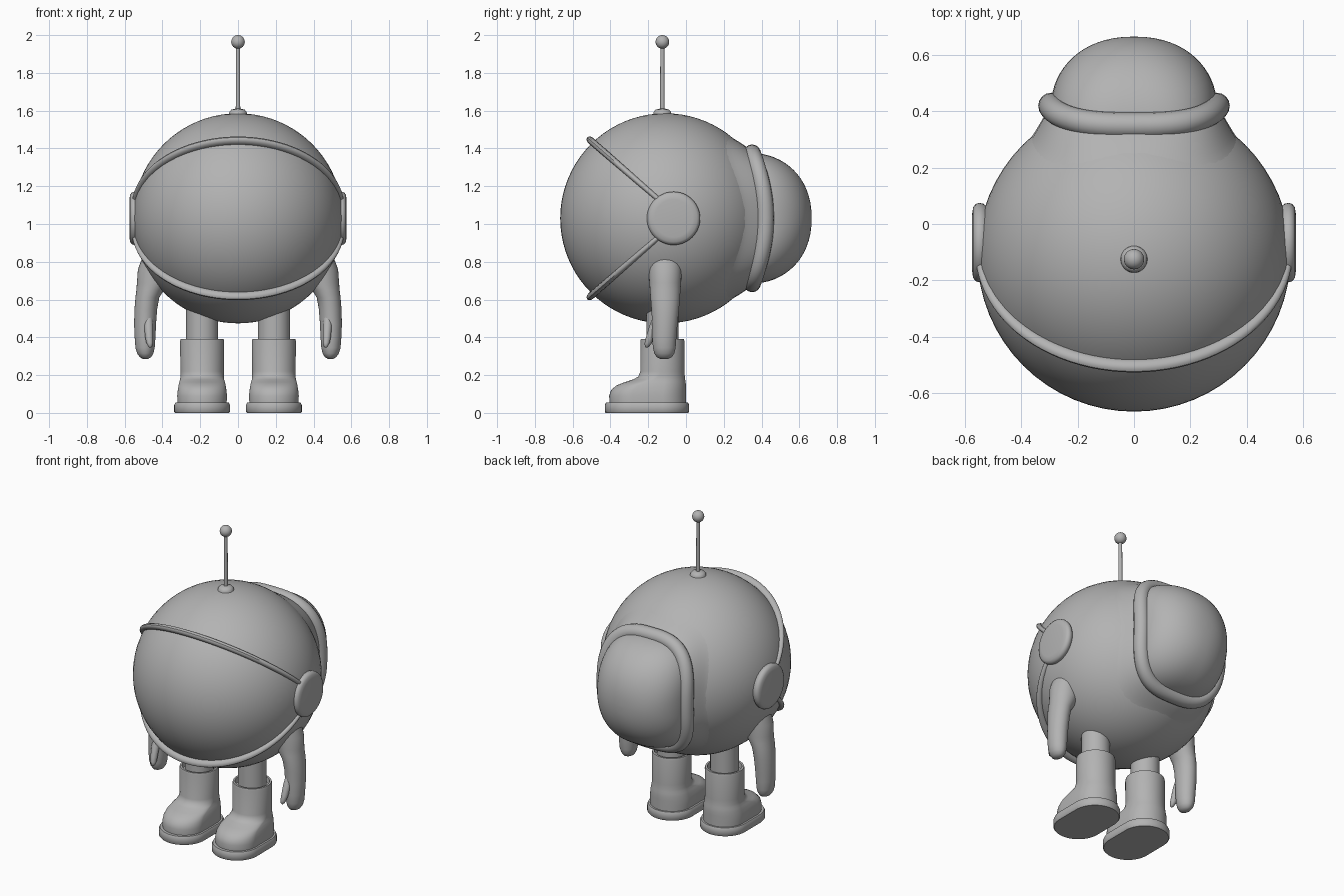
import bpy, bmesh, math
from math import sin, cos, pi, sqrt
from mathutils import Vector

if "Cube" in bpy.data.objects:
    bpy.data.objects.remove(bpy.data.objects["Cube"])

grey = bpy.data.materials.new("plain grey")
grey.diffuse_color = (0.45, 0.45, 0.45, 1)
grey.use_nodes = True
grey.node_tree.nodes["Principled BSDF"].inputs["Base Color"].default_value = grey.diffuse_color
C = Vector((0, -0.11, 1.03))   # centre of the round body
R = 0.556


def finish(name, bm, angle=40):
    bmesh.ops.recalc_face_normals(bm, faces=bm.faces)
    me = bpy.data.meshes.new(name)
    bm.to_mesh(me)
    bm.free()
    me.materials.append(grey)
    for p in me.polygons:
        p.use_smooth = True
    me.set_sharp_from_angle(angle=math.radians(angle))
    ob = bpy.data.objects.new(name, me)
    bpy.context.collection.objects.link(ob)
    return ob


def loft(name, rings, closed=False, caps=True, angle=40):
    """Skin a list of equal-length point rings."""
    bm = bmesh.new()
    vs = [[bm.verts.new(p) for p in ring] for ring in rings]
    n = len(vs[0])
    pairs = list(zip(vs, vs[1:])) + ([(vs[-1], vs[0])] if closed else [])
    for a, b in pairs:
        for i in range(n):
            j = (i + 1) % n
            bm.faces.new((a[i], a[j], b[j], b[i]))
    if caps and not closed:
        bm.faces.new(vs[0])
        bm.faces.new(vs[-1])
    return finish(name, bm, angle)


def ellipse(x, y, z, rx, ry, n=32):
    return [(x + rx * cos(2 * pi * i / n), y + ry * sin(2 * pi * i / n), z) for i in range(n)]


def lathe(name, x, y, profile):
    return loft(name, [ellipse(x, y, z, r, r) for r, z in profile])


def ball(name, centre, radius, u=64, v=40):
    bm = bmesh.new()
    bmesh.ops.create_uvsphere(bm, u_segments=u, v_segments=v, radius=radius)
    bmesh.ops.translate(bm, verts=bm.verts, vec=centre)
    return finish(name, bm)


# Round body
ball("body", C, R)

# Antenna on top
lathe("antenna_base", 0, -0.125, [(0.05, 1.57), (0.046, 1.593), (0.036, 1.605), (0.012, 1.611)])
lathe("antenna_rod", 0, -0.125, [(0.012, 1.59), (0.011, 1.95)])
ball("antenna_tip", (0, -0.125, 1.964), 0.036, 32, 20)

# Ear discs with rounded rims
for s, side in ((1, "right"), (-1, "left")):
    prof = [(0.125, 0.52), (0.138, 0.535), (0.141, 0.55), (0.137, 0.562), (0.125, 0.571), (0.1, 0.575)]
    loft(side + "_ear_disc", [[(s * h, -0.066 + a, 1.03 + b) for a, b, _ in ellipse(0, 0, 0, r, r, 48)]
                              for r, h in prof])

# Visor rims: arcs leaning up and down from the ears
tilt = math.radians(41)
for s, name in ((1, "upper_visor_rim"), (-1, "lower_visor_rim")):
    fwd = Vector((0, -cos(tilt), s * sin(tilt)))
    nrm = Vector((0, sin(tilt), s * cos(tilt)))
    base = C + nrm * 0.052
    rings = []
    for i in range(49):
        t = pi * i / 48
        k = sin(t)
        out = Vector((1, 0, 0)) * cos(t) + fwd * k
        mid = base + out * (0.548 + 0.018 * k)
        rings.append([mid + out * a + nrm * b
                      for a, b, _ in ellipse(0, 0, 0, 0.014 + 0.013 * k, 0.012 + 0.007 * k, 12)])
    loft(name, rings)

# Backpack: saddle-shaped rounded-square outline
W, H, N = 0.294, 0.345, 72


def outline(i, scale=1.0, n=3.0):
    t = 2 * pi * i / N
    c, q = cos(t), sin(t)
    return (scale * W * math.copysign(abs(c) ** (2 / n), c),
            scale * H * math.copysign(abs(q) ** (2 / n), q))


def edge_y(i):
    return 0.42 - 0.07 * (outline(i)[1] / H) ** 2


rings = []
for i in range(N):
    x, z = outline(i)
    xa, za = outline(i - 1)
    xb, zb = outline(i + 1)
    out = Vector((zb - za, 0, xa - xb)).normalized()
    mid = Vector((x, edge_y(i), C.z + z))
    rings.append([mid + out * a + Vector((0, b, 0)) for a, b, _ in ellipse(0, 0, 0, 0.046, 0.046, 16)])
loft("backpack_rim", rings, closed=True)

# Backpack dome
rings = []
for k in range(17):
    t = 0.495 * pi * k / 16
    ring = []
    for i in range(N):
        x, z = outline(i, cos(t) ** 0.9, 3 - 0.9 * sin(t))
        ring.append((x, edge_y(i) * (1 - sin(t)) + 0.665 * sin(t), C.z + z))
    rings.append(ring)
loft("backpack_dome", rings)

# Flared collar blending the body into the backpack rim
rings = []
for k in range(9):
    f = k / 8
    ring = []
    for i in range(N):
        x, z = outline(i, 1.26 - 0.26 * f)
        on_ball = C.y + sqrt(max(R * R - x * x - z * z, 0)) - 0.003
        ring.append((x, on_ball + (edge_y(i) - on_ball) * f ** 1.7, C.z + z))
    rings.append(ring)
loft("backpack_collar", rings, caps=False)

# Arms with mitten hands and thumbs
arm = [(.43, -.11, .84, .07, .09), (.445, -.11, .76, .085, .088), (.45, -.11, .69, .085, .084),
       (.465, -.11, .65, .073, .081), (.48, -.11, .61, .063, .078), (.488, -.11, .55, .06, .073),
       (.492, -.112, .47, .058, .067), (.492, -.115, .40, .055, .064), (.492, -.115, .345, .051, .06),
       (.491, -.115, .315, .043, .053), (.49, -.115, .295, .03, .04), (.49, -.115, .285, .012, .018)]
thumb = [(.475, -.145, .53, .02, .02), (.473, -.17, .46, .024, .024), (.47, -.19, .40, .021, .022),
         (.467, -.2, .37, .018, .019), (.465, -.206, .352, .011, .012), (.465, -.208, .346, .004, .004)]


# Stadium-shaped foot section
def stadium(x, half, back, front, z, n=48):
    r = min(half, (back - front) / 2)
    pts = []
    for i in range(n):
        t = 2 * pi * (i + 0.5) / n
        mid = back - r if sin(t) > 0 else front + r
        pts.append((x + half * cos(t), mid + r * sin(t), z))
    return pts


boot = [(.130, .0, -.405, .05), (.132, .0, -.407, .09), (.129, .0, -.397, .12), (.125, .0, -.37, .145),
        (.121, -.002, -.325, .163), (.117, -.004, -.28, .177), (.115, -.006, -.253, .192),
        (.115, -.008, -.242, .22), (.117, -.008, -.242, .38), (.114, -.011, -.239, .392),
        (.102, -.023, -.227, .392), (.098, -.027, -.223, .36)]
sole = [(.143, .012, -.425, 0), (.148, .017, -.43, .006), (.148, .017, -.43, .042), (.142, .011, -.424, .054)]

for s, side in ((1, "right"), (-1, "left")):
    loft(side + "_arm", [ellipse(s * x, *rest) for x, *rest in arm], angle=60)
    loft(side + "_thumb", [ellipse(s * x, *rest, n=20) for x, *rest in thumb], angle=60)
    # Legs, boots and soles
    lathe(side + "_leg", s * 0.19, -0.125, [(0.085, 0.35), (0.085, 0.62)])
    loft(side + "_boot", [stadium(s * 0.19, *p) for p in boot])
    loft(side + "_sole", [stadium(s * 0.19, *p) for p in sole])
